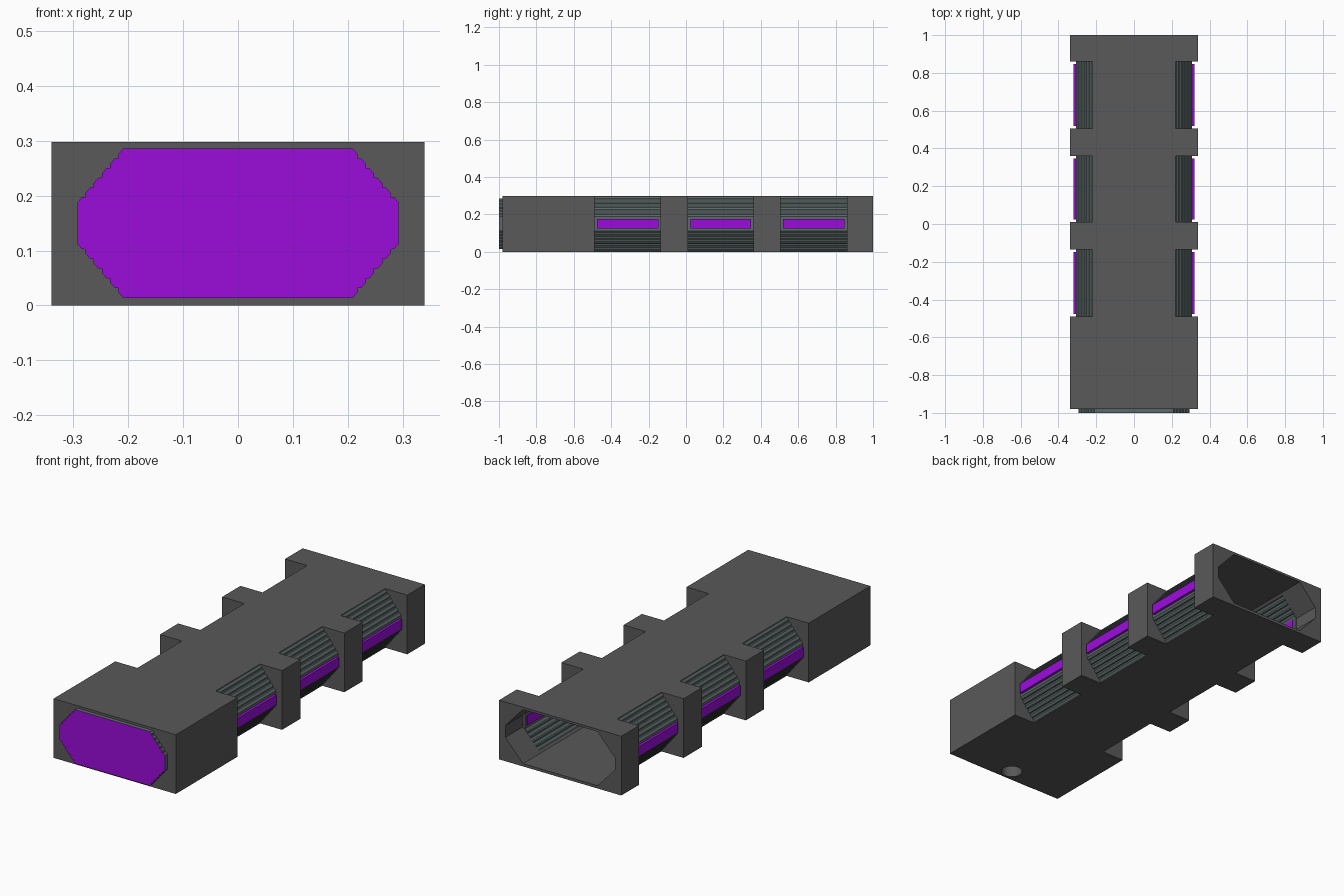
import bpy, bmesh, math
from mathutils import Matrix

if "Cube" in bpy.data.objects:
    bpy.data.objects.remove(bpy.data.objects["Cube"])


def material(name, rgb):
    m = bpy.data.materials.new(name)
    m.diffuse_color = (*rgb, 1)
    m.use_nodes = True
    m.node_tree.nodes["Principled BSDF"].inputs["Base Color"].default_value = m.diffuse_color
    return m


DARK = material("dark_grey", (0.1, 0.1, 0.1))
RIB = material("rib_grey", (0.11, 0.14, 0.14))
PURPLE = material("purple", (0.33, 0.004, 0.71))


def finish(name, bm, mat):
    bmesh.ops.recalc_face_normals(bm, faces=bm.faces)
    me = bpy.data.meshes.new(name)
    bm.to_mesh(me)
    bm.free()
    ob = bpy.data.objects.new(name, me)
    me.materials.append(mat)
    bpy.context.collection.objects.link(ob)
    return ob


def prism(name, profile, y0, y1, mat):
    """Extrude an (x, z) outline along y."""
    bm = bmesh.new()
    face = bm.faces.new([bm.verts.new((x, y0, z)) for x, z in profile])
    ext = bmesh.ops.extrude_face_region(bm, geom=[face])
    verts = [v for v in ext["geom"] if isinstance(v, bmesh.types.BMVert)]
    bmesh.ops.translate(bm, verts=verts, vec=(0, y1 - y0, 0))
    return finish(name, bm, mat)


def rect(x0, x1, z0, z1):
    return [(x0, z0), (x1, z0), (x1, z1), (x0, z1)]


def cut(target, cutter):
    cutter.hide_render = True
    mod = target.modifiers.new("cut", "BOOLEAN")
    mod.operation = "DIFFERENCE"
    mod.solver = "EXACT"
    mod.object = cutter
    bpy.context.view_layer.objects.active = target
    bpy.ops.object.modifier_apply(modifier=mod.name)
    bpy.data.objects.remove(cutter)


def rib_profile(x_in, x_out, z_top, z_mid, steps=6, bump=0.005):
    """Right-hand ribbed edge, from top to bottom, mirrored about z = 0.15."""
    dx, dz = x_out - x_in, z_mid - z_top
    length = math.hypot(dx, dz)
    nx, nz = -dz / length, dx / length
    upper = []
    for i in range(steps):
        for t, h in ((0, 0), (0.2, bump), (0.75, bump)):
            s = (i + t) / steps
            # keep the end of the slope within its limits
            upper.append((min(x_in + dx * s + nx * h, x_out),
                          min(z_top + dz * s + nz * h, z_top)))
    upper.append((x_out, z_mid))
    return upper + [(x, 0.3 - z) for x, z in reversed(upper)]


NOTCHES = [(-0.49, -0.135), (0.01, 0.36), (0.505, 0.86)]

# Outer casing: block with octagonal tunnel and side windows
casing = prism("casing", rect(-0.34, 0.34, 0, 0.298), -0.98, 1.0, DARK)
quarter = [(0.207, 0.286), (0.305, 0.18)]
right = quarter + [(x, 0.3 - z) for x, z in reversed(quarter)]
octagon = right + [(-x, z) for x, z in reversed(right)]
cut(casing, prism("tunnel_cutter", octagon, -0.86, 1.1, DARK))
for y0, y1 in NOTCHES:
    for s in (-1, 1):
        cut(casing, prism("window_cutter", rect(s * 0.217, s * 0.5, -0.1, 0.4), y0, y1, DARK))

# Round recess underneath the front end
bm = bmesh.new()
bmesh.ops.create_cone(bm, cap_ends=True, segments=32, radius1=0.05, radius2=0.05,
                      depth=0.2, matrix=Matrix.Translation((0, -0.92, 0)))
cut(casing, finish("recess_cutter", bm, DARK))

# Ribbed panels and glowing strips in each window
edge = rib_profile(0.212, 0.306, 0.296, 0.18)
panel = edge + [(x - 0.012, z) for x, z in reversed(edge)]
for i, (y0, y1) in enumerate(NOTCHES):
    for s, side in ((-1, "left"), (1, "right")):
        prism(f"rib_panel_{side}_{i}", [(s * x, z) for x, z in panel], y0, y1, RIB)
        prism(f"strip_{side}_{i}", rect(s * 0.29, s * 0.319, 0.125, 0.175),
              y0 + 0.013, y1 - 0.013, PURPLE)

# Front cap: ribbed rim with purple face
rim = rib_profile(0.203, 0.293, 0.286, 0.18)
cap = prism("front_cap", rim + [(-x, z) for x, z in reversed(rim)], -1.0, -0.97, RIB)
cap.data.materials.append(PURPLE)
for p in cap.data.polygons:
    if p.normal.y < -0.9:
        p.material_index = 1
